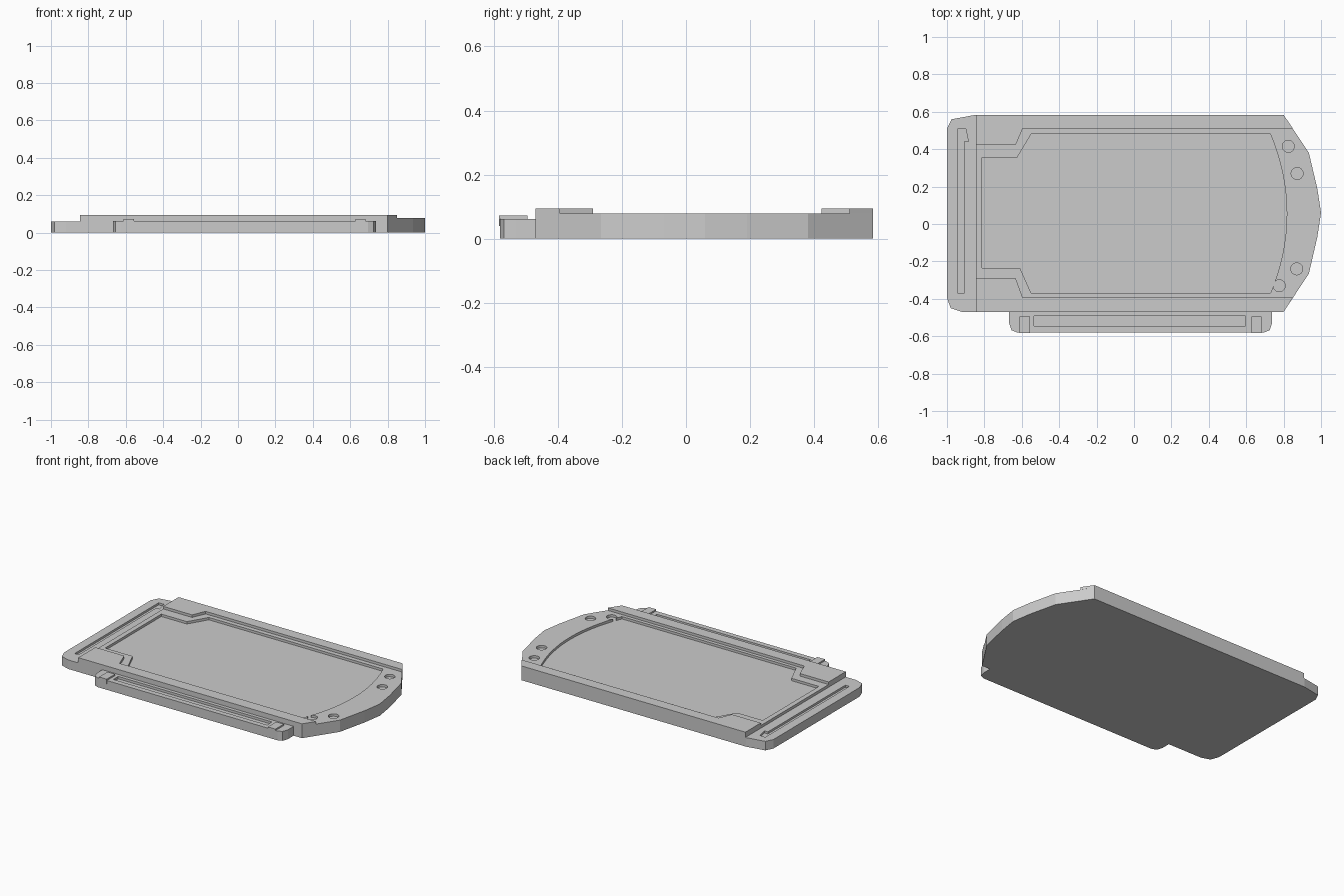
import bpy, bmesh, math

if "Cube" in bpy.data.objects:
    bpy.data.objects.remove(bpy.data.objects["Cube"])


def prism(name, pts, z0, z1):
    """Extrude a top-view outline between two heights."""
    bm = bmesh.new()
    face = bm.faces.new([bm.verts.new((x, y, z0)) for x, y in pts])
    top = bmesh.ops.extrude_face_region(bm, geom=[face])["geom"]
    for v in top:
        if isinstance(v, bmesh.types.BMVert):
            v.co.z = z1
    bmesh.ops.recalc_face_normals(bm, faces=bm.faces[:])
    mesh = bpy.data.meshes.new(name)
    bm.to_mesh(mesh)
    bm.free()
    ob = bpy.data.objects.new(name, mesh)
    bpy.context.collection.objects.link(ob)
    return ob


def rect(x0, x1, y0, y1):
    return [(x0, y0), (x1, y0), (x1, y1), (x0, y1)]


def circle(cx, cy, r, n=24):
    return [(cx + r * math.cos(2 * math.pi * i / n),
             cy + r * math.sin(2 * math.pi * i / n)) for i in range(n)]


def cut(target, pts, floor, top=0.2):
    """Sink a pocket with the given outline into the target."""
    cutter = prism("cutter", pts, floor, top)
    cutter.hide_render = True
    mod = target.modifiers.new("pocket", 'BOOLEAN')
    mod.operation = 'DIFFERENCE'
    mod.solver = 'EXACT'
    mod.object = cutter
    bpy.context.view_layer.objects.active = target
    bpy.ops.object.modifier_apply(modifier=mod.name)
    bpy.data.objects.remove(cutter)


# Main plate with a lower step at the left end
plate = prism("plate", [
    (-1, -0.395), (-0.98, -0.45), (-0.92, -0.47), (0.80, -0.47),
    (0.935, -0.265), (0.98, -0.07), (1, 0.06), (0.98, 0.19),
    (0.935, 0.38), (0.80, 0.583), (-0.85, 0.583), (-0.975, 0.56),
    (-1, 0.51)], 0, 0.078)
cut(plate, rect(-1.1, -0.845, -0.7, 0.7), 0.06)

# Large central pocket with a bowed right edge
arc = []
for i in range(17):
    t = -1 + i / 8
    arc.append((0.73 + 0.087 * (1 - t * t), 0.055 + 0.425 * t))
cut(plate, arc + [(-0.55, 0.48), (-0.625, 0.355), (-0.812, 0.355),
                  (-0.812, -0.235), (-0.61, -0.235), (-0.55, -0.37)], 0.062)

# Groove along the left step
cut(plate, [(-0.94, -0.372), (-0.91, -0.372), (-0.91, 0.44), (-0.885, 0.44),
            (-0.90, 0.51), (-0.94, 0.51)], 0.046)

# Round dimples at the right end
for x, y in [(0.825, 0.415), (0.872, 0.27), (0.87, -0.24), (0.777, -0.33)]:
    cut(plate, circle(x, y, 0.032), 0.062)

# Raised rails with wide pads at the left end: outer y, inner y, pad y
for name, yo, yi, yp in [("back_rail", 0.583, 0.51, 0.422),
                         ("front_rail", -0.47, -0.393, -0.29)]:
    prism(name, [(-0.845, yo), (0.80, yo), (0.85, yi), (-0.595, yi),
                 (-0.633, yp), (-0.845, yp)], 0.078, 0.095)

# Side ledge on the front with a long slot
ledge = prism("side_ledge", [
    (-0.668, -0.465), (-0.668, -0.53), (-0.655, -0.568), (-0.625, -0.58),
    (0.695, -0.58), (0.725, -0.568), (0.738, -0.53), (0.738, -0.465)], 0, 0.062)
cut(ledge, rect(-0.535, 0.595, -0.545, -0.493), 0.046)

# Small clips across the ledge
for x in (-0.585, 0.655):
    prism("ledge_clip", rect(x - 0.028, x + 0.028, -0.583, -0.495), 0.04, 0.072)
